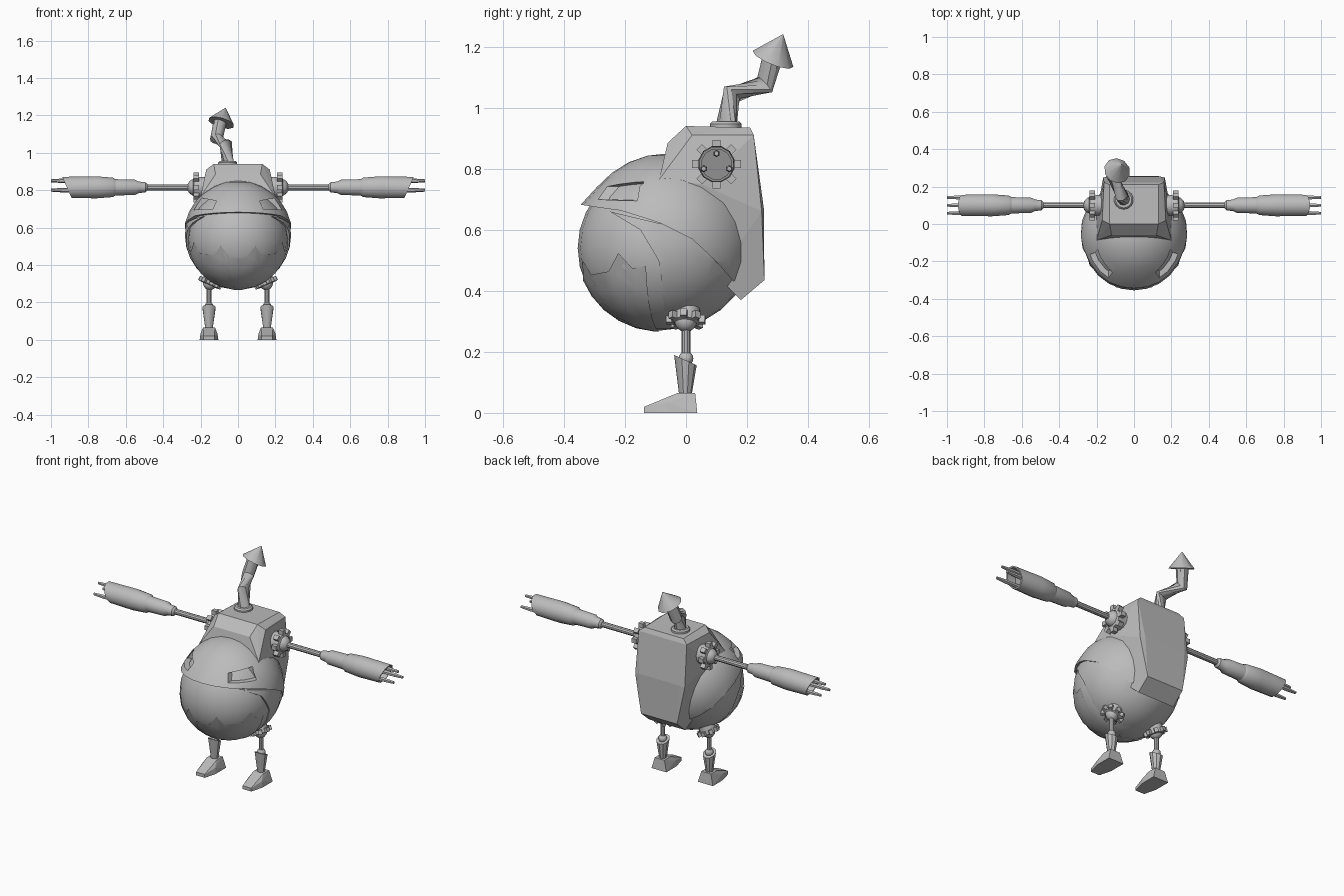
import bpy, bmesh, math
from mathutils import Vector, Matrix

if "Cube" in bpy.data.objects:
    bpy.data.objects.remove(bpy.data.objects["Cube"])

metal = bpy.data.materials.new("grey_metal")
GREY = (0.5, 0.5, 0.5, 1)
metal.use_nodes = True
metal.diffuse_color = GREY
metal.node_tree.nodes["Principled BSDF"].inputs["Base Color"].default_value = GREY


def finish(name, bm, mirror=False, smooth=35):
    bmesh.ops.recalc_face_normals(bm, faces=bm.faces[:])
    mesh = bpy.data.meshes.new(name)
    bm.to_mesh(mesh)
    bm.free()
    mesh.materials.append(metal)
    ob = bpy.data.objects.new(name, mesh)
    bpy.context.collection.objects.link(ob)
    if mirror:
        ob.modifiers.new("mirror", 'MIRROR').use_axis[0] = True
    if smooth:
        smooth_by(ob, smooth)
    return ob


def smooth_by(ob, angle):
    bpy.ops.object.select_all(action='DESELECT')
    ob.select_set(True)
    bpy.context.view_layer.objects.active = ob
    bpy.ops.object.shade_smooth_by_angle(angle=math.radians(angle))


def frame(loc, axis):
    return Matrix.Translation(loc) @ Vector(axis).to_track_quat('Z', 'Y').to_matrix().to_4x4()


def add_lathe(bm, profile, loc, axis, segs=12, shift=None):
    """Turn (radius, height) points about an axis; shift can slant points."""
    m = frame(loc, axis)
    rings = []
    for r, t in profile:
        ring = []
        for i in range(segs):
            a = 2 * math.pi * (i + 0.5) / segs
            ring.append(bm.verts.new(m @ Vector((r * math.cos(a), r * math.sin(a), t))))
        rings.append(ring)
    for a, b in zip(rings, rings[1:]):
        for i in range(segs):
            j = (i + 1) % segs
            bm.faces.new((a[i], a[j], b[j], b[i]))
    bm.faces.new(rings[0][::-1])
    bm.faces.new(rings[-1])
    if shift:
        for ring in rings:
            for v in ring:
                shift(v.co)


def add_ball(bm, r, loc):
    bmesh.ops.create_uvsphere(bm, u_segments=12, v_segments=8, radius=r,
                              matrix=Matrix.Translation(loc))


def add_hull(bm, points, mirror=False):
    pts = list(points) + ([(-x, y, z) for x, y, z in points] if mirror else [])
    bmesh.ops.convex_hull(bm, input=[bm.verts.new(p) for p in pts])


def gear_joint(name, loc, axis, size):
    """Ball seated in a ring with eight square teeth."""
    bm = bmesh.new()
    prof = [(.055, -.05), (.058, .01), (.058, .03), (.046, .035), (.046, .02)]
    add_lathe(bm, [(r * size, t * size) for r, t in prof], loc, axis, 16)
    m = frame(loc, axis)
    for i in range(8):
        t = Matrix.Rotation(math.pi * i / 4, 4, 'Z') @ Matrix.Translation((.066 * size, 0, .018 * size))
        bmesh.ops.create_cube(bm, size=size, matrix=m @ t @ Matrix.Diagonal((.028, .026, .03, 1)))
    add_ball(bm, .046 * size, m @ Vector((0, 0, .022 * size)))
    finish(name, bm, True)


def prism(points, to_world, lo, hi):
    """Closed prism from a flat outline, used as a temporary cutter."""
    bm = bmesh.new()
    a, b = ([bm.verts.new(to_world(u, v, d)) for u, v in points] for d in (lo, hi))
    n = len(points)
    for i in range(n):
        bm.faces.new((a[i], a[(i + 1) % n], b[(i + 1) % n], b[i]))
    bm.faces.new(a)
    bm.faces.new(b[::-1])
    ob = finish("cutter", bm, smooth=0)
    ob.hide_render = True
    return ob


def cut(ob, cutter, op):
    mod = ob.modifiers.new("cut", 'BOOLEAN')
    mod.operation, mod.object, mod.solver = op, cutter, 'EXACT'
    deps = bpy.context.evaluated_depsgraph_get()
    mesh = bpy.data.meshes.new_from_object(ob.evaluated_get(deps))
    ob.modifiers.clear()
    ob.data = mesh
    bpy.data.objects.remove(cutter)


def sphere(name, r, loc):
    bm = bmesh.new()
    bmesh.ops.create_uvsphere(bm, u_segments=24, v_segments=14, radius=r, matrix=Matrix.Translation(loc))
    return finish(name, bm)


# Round face and the shells around it
FACE, SHELL = Vector((0, -.085, .54)), Vector((0, -.062, .56))
sphere("face", .27, FACE)
side = lambda u, v, d: (d, u, v)
brow = [(-.5, .70), (-.33, .683), (-.2, .663), (-.08, .62), (.02, .57), (.1, .495), (.17, .415)]
rear = sphere("rear_shell", .284, SHELL)
cut(rear, prism([(-.25, .66), (-.15, .6), (-.09, .5), (-.075, .4), (-.1, .2), (.4, .2), (.4, .4),
                 (.17, .42), (0, .6)], side, -.5, .5), 'INTERSECT')
smooth_by(rear, 35)
visor = sphere("visor", .29, SHELL)
cut(visor, prism(brow + [(.4, .4), (.4, 1), (-.5, 1)], side, -.5, .5), 'INTERSECT')
for v in visor.data.vertices:  # flared peak at the front
    near = max(0, 1 - (v.co.z - .66) / .09) * max(0, min(1, (-v.co.y - .12) / .15))
    if (v.co - SHELL).length > .28:
        v.co.y -= .026 * min(1, near)
for s in (1, -1):  # eye slots
    cut(visor, prism([(s * .235, .695), (s * .195, .758), (s * .115, .742), (s * .135, .70)],
                     lambda u, v, d: (u, d, v), -.5, -.14), 'DIFFERENCE')
smooth_by(visor, 35)

# Jaw plate with a zigzag upper edge
bm = bmesh.new()
cols = []
for i in range(17):
    a = math.radians(-80 + 10 * i)
    top = -.28 + .16 * abs(i - 8) / 8 + (.2 if (i // 2) % 2 else 0) * (i % 2 == 0)
    lat0 = math.asin(max(-.9, top - .1))
    col = []
    for j in range(6):
        lat = lat0 + (-1.5 - lat0) * j / 5
        col.append(bm.verts.new(FACE + .274 * Vector((math.sin(a) * math.cos(lat),
                   -math.cos(a) * math.cos(lat), math.sin(lat)))))
    cols.append(col)
for a, b in zip(cols, cols[1:]):
    for j in range(5):
        bm.faces.new((a[j], b[j], b[j + 1], a[j + 1]))
finish("jaw_plate", bm)

# Faceted backpack
bm = bmesh.new()
add_hull(bm, [(.13, 0, .94), (.13, .21, .935), (.17, .02, .91), (.16, .222, .91), (.12, -.06, .885),
              (.2, -.088, .765), (.2, .05, .75), (.135, .255, .67), (.165, .248, .66),
              (.12, .257, .435), (.12, .18, .37), (.15, .1, .45)], True)
finish("backpack", bm, smooth=0)

# Bent chimney with a conical cap
bm = bmesh.new()
add_lathe(bm, [(.052, -.02), (.052, .012), (.044, .02)], (-.055, .13, .935), (0, 0, 1), 14)
path = [Vector(p) for p in ((-.055, .132, .94), (-.065, .15, 1.045), (-.115, .258, 1.075), (-.095, .285, 1.17))]
rings = []
for i, p in enumerate(path):
    d = path[min(i + 1, 3)] - path[max(i - 1, 0)]
    m = frame(p, d)
    rings.append([bm.verts.new(m @ Vector((.035 * math.cos(k * math.pi / 5), .035 * math.sin(k * math.pi / 5), 0)))
                  for k in range(10)])
for a, b in zip(rings, rings[1:]):
    best = min(range(10), key=lambda k: (b[k].co - a[0].co).length)
    for k in range(10):
        bm.faces.new((a[k], a[(k + 1) % 10], b[(k + 1 + best) % 10], b[(k + best) % 10]))
finish("chimney", bm)
bm = bmesh.new()
add_lathe(bm, [(.072, 0), (.001, .09)], (-.09, .285, 1.16), (.25, .35, .85), 10)
finish("chimney_cap", bm, smooth=40)

# Arms, sleeves and fingers
AY, AZ = .1, .815
gear_joint("shoulder", (.205, AY, AZ), (1, 0, 0), 1.0)
bm = bmesh.new()
add_lathe(bm, [(.016, .24), (.016, .52)], (0, AY, AZ), (1, 0, 0), 10)
finish("arm_rod", bm, True)
bm = bmesh.new()
add_lathe(bm, [(.018, .485), (.028, .495), (.032, .53), (.042, .55), (.046, .68)], (0, AY, AZ), (1, 0, 0), 12)
finish("forearm", bm, True)


def slant(co):
    if co.x > .85:
        co.x += (co.z - AZ) * .45


bm = bmesh.new()
add_lathe(bm, [(.045, .655), (.054, .67), (.061, .76), (.058, .915), (.05, .915), (.05, .86)],
          (0, AY, AZ), (1, 0, 0), 12, slant)
finish("sleeve", bm, True)
bm = bmesh.new()
for dy, dz in ((0, .035), (-.042, -.015), (.042, -.015)):
    add_lathe(bm, [(.012, .85), (.012, .94), (.008, 1.0)], (0, AY + dy, AZ + dz), (1, 0, 0), 6)
finish("fingers", bm, True)

# Legs
LX = .155
gear_joint("hip", (LX - .012, 0, .318), (.4, -.05, -.9), .8)
bm = bmesh.new()
add_lathe(bm, [(.014, .17), (.014, .29)], (LX, 0, 0), (0, 0, 1), 10)
add_ball(bm, .024, (LX, 0, .178))
finish("thigh", bm, True)


def tilt(co):
    if co.z > .12:
        co.z -= co.y * .45


bm = bmesh.new()
add_lathe(bm, [(.02, .055), (.037, .172)], (LX, -.002, 0), (0, 0, 1), 10, tilt)
finish("shin", bm, True)
bm = bmesh.new()
for s in (1, -1):
    add = [(.05, .037, 0), (.05, -.06, 0), (.03, -.137, 0), (.028, -.137, .02),
           (.045, -.06, .034), (.032, -.028, .065), (.032, .03, .065)]
    foot = [(LX + s * x, y, z) for x, y, z in add] + (foot if s < 0 else [])
add_hull(bm, foot)
finish("foot", bm, True, smooth=0)
